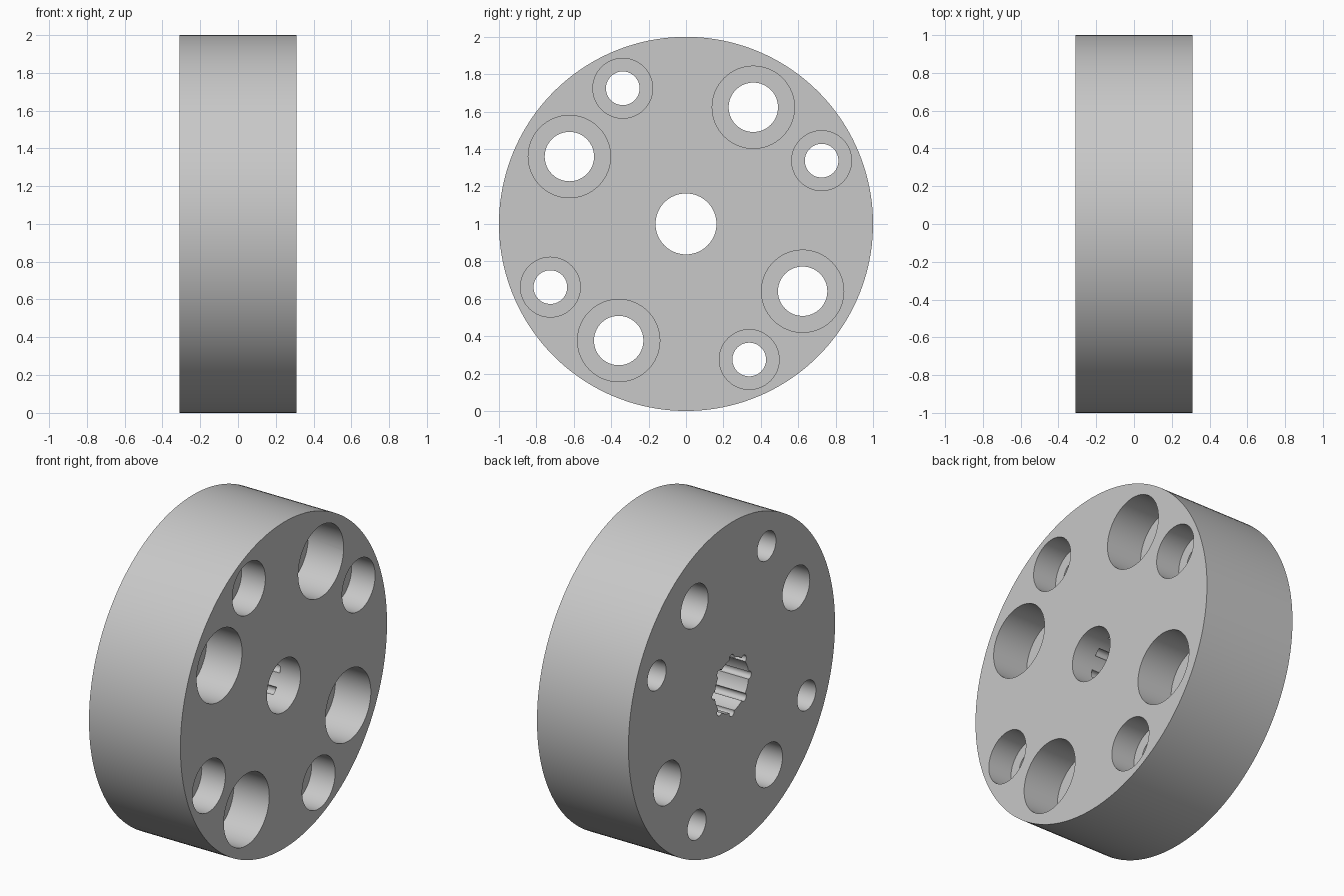
import bpy
from math import sin, cos, pi, radians

cube = bpy.data.objects.get("Cube")
if cube:
    bpy.data.objects.remove(cube, do_unlink=True)

HALF = 0.31          # half thickness of the disc along x
OVER = 0.05          # cutter overshoot past a face


def cylinder(name, radius, x0, x1, y=0.0, z=0.0, sides=64):
    """Cylinder along x from x0 to x1, placed relative to the disc axis."""
    bpy.ops.mesh.primitive_cylinder_add(
        vertices=sides, radius=radius, depth=x1 - x0,
        location=((x0 + x1) / 2, y, 1 + z), rotation=(0, pi / 2, 0))
    obj = bpy.context.object
    obj.name = name
    bpy.ops.object.transform_apply(location=True, rotation=True, scale=True)
    return obj


def cut(body, cutter):
    mod = body.modifiers.new("cut", 'BOOLEAN')
    mod.operation = 'DIFFERENCE'
    mod.solver = 'EXACT'
    mod.object = cutter
    bpy.context.view_layer.objects.active = body
    bpy.ops.object.modifier_apply(modifier=mod.name)
    bpy.data.objects.remove(cutter, do_unlink=True)


# Thick round plate
hub = cylinder("hub_disc", 1.0, -HALF, HALF, sides=160)

# Two rings of counterbored bolt holes:
# start angle, ring radius, through radius, recess radius, recess depth
RINGS = [(60, 0.72, 0.132, 0.22, 0.24),
         (25, 0.80, 0.09, 0.16, 0.16)]
for start, ring, through, recess, depth in RINGS:
    for i in range(4):
        a = radians(start + 90 * i)
        y, z = ring * cos(a), ring * sin(a)
        cut(hub, cylinder("recess_cutter", recess, HALF - depth, HALF + OVER, y, z))
        cut(hub, cylinder("bolt_cutter", through, -HALF - OVER, HALF + OVER, y, z))

# Central bore
cut(hub, cylinder("bore_cutter", 0.163, -HALF - OVER, HALF + OVER))

# Spline grooves, open at the back face and stopping short of the recessed face
for i in range(8):
    a = i * pi / 4
    cut(hub, cylinder("groove_cutter", 0.024, -HALF - OVER, HALF - 0.14,
                      0.166 * cos(a), 0.166 * sin(a), sides=20))

# Plain grey finish
grey = bpy.data.materials.new("plain_grey")
grey.use_nodes = True
colour = (0.58, 0.58, 0.58, 1)
grey.diffuse_color = colour
grey.node_tree.nodes["Principled BSDF"].inputs["Base Color"].default_value = colour
hub.data.materials.clear()
hub.data.materials.append(grey)

bpy.ops.object.select_all(action='DESELECT')
hub.select_set(True)
bpy.context.view_layer.objects.active = hub
bpy.ops.object.shade_smooth_by_angle(angle=radians(30))
